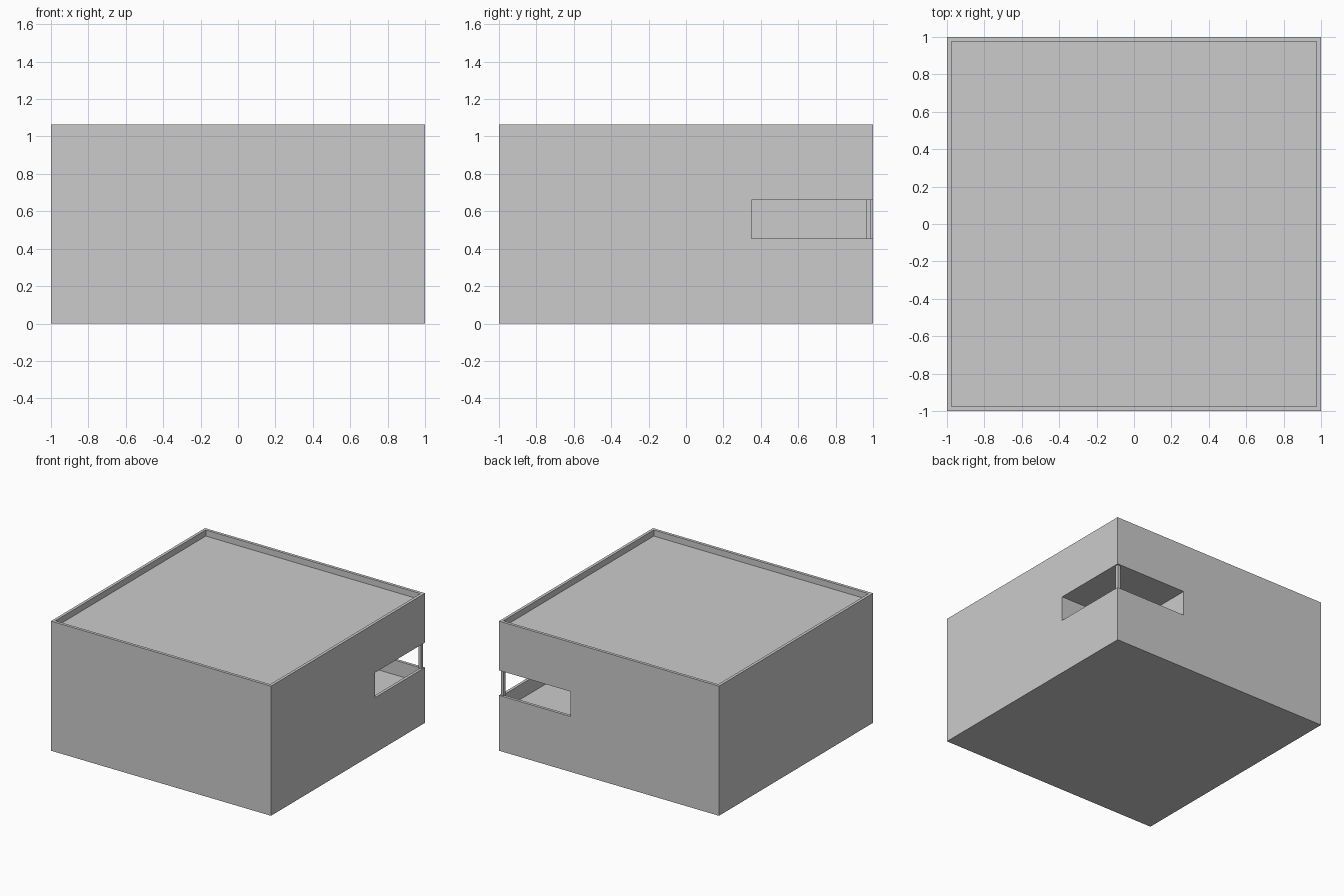
import bpy

if "Cube" in bpy.data.objects:
    bpy.data.objects.remove(bpy.data.objects["Cube"])

H, T = 1.065, 0.024            # building height, parapet thickness
ROOF, FLOOR = 1.015, 0.335     # roof deck and balcony floor heights
SILL, HEAD = 0.455, 0.66       # corner opening, bottom and top
IN = 0.35                      # inner corner of the balcony


def box(name, lo, hi):
    """Axis-aligned box between two corners."""
    bpy.ops.mesh.primitive_cube_add(
        size=1, location=[(a + b) / 2 for a, b in zip(lo, hi)])
    ob = bpy.context.object
    ob.name = name
    ob.scale = [b - a for a, b in zip(lo, hi)]
    bpy.ops.object.transform_apply(location=False, rotation=False, scale=True)
    return ob


def cut(target, name, lo, hi):
    """Subtract a box from the target."""
    tool = box(name, lo, hi)
    mod = target.modifiers.new(name, 'BOOLEAN')
    mod.operation, mod.solver, mod.object = 'DIFFERENCE', 'EXACT', tool
    bpy.context.view_layer.objects.active = target
    bpy.ops.object.modifier_apply(modifier=mod.name)
    bpy.data.objects.remove(tool)


# Main block
building = box("building", (-1, -1, 0), (1, 1, H))

# Roof recess inside the parapet
cut(building, "roof_recess", (-1 + T, -1 + T, ROOF), (1 - T, 1 - T, H + 0.2))

# Corner opening wrapping both walls, then the sunken balcony floor
cut(building, "corner_opening", (IN, IN, SILL), (1.2, 1.2, HEAD))
cut(building, "balcony_floor", (IN, IN, FLOOR), (1 - T, 1 - T, SILL + 0.05))

# Slim post carrying the corner
box("corner_post", (0.965, 0.965, SILL), (0.99, 0.99, HEAD))
